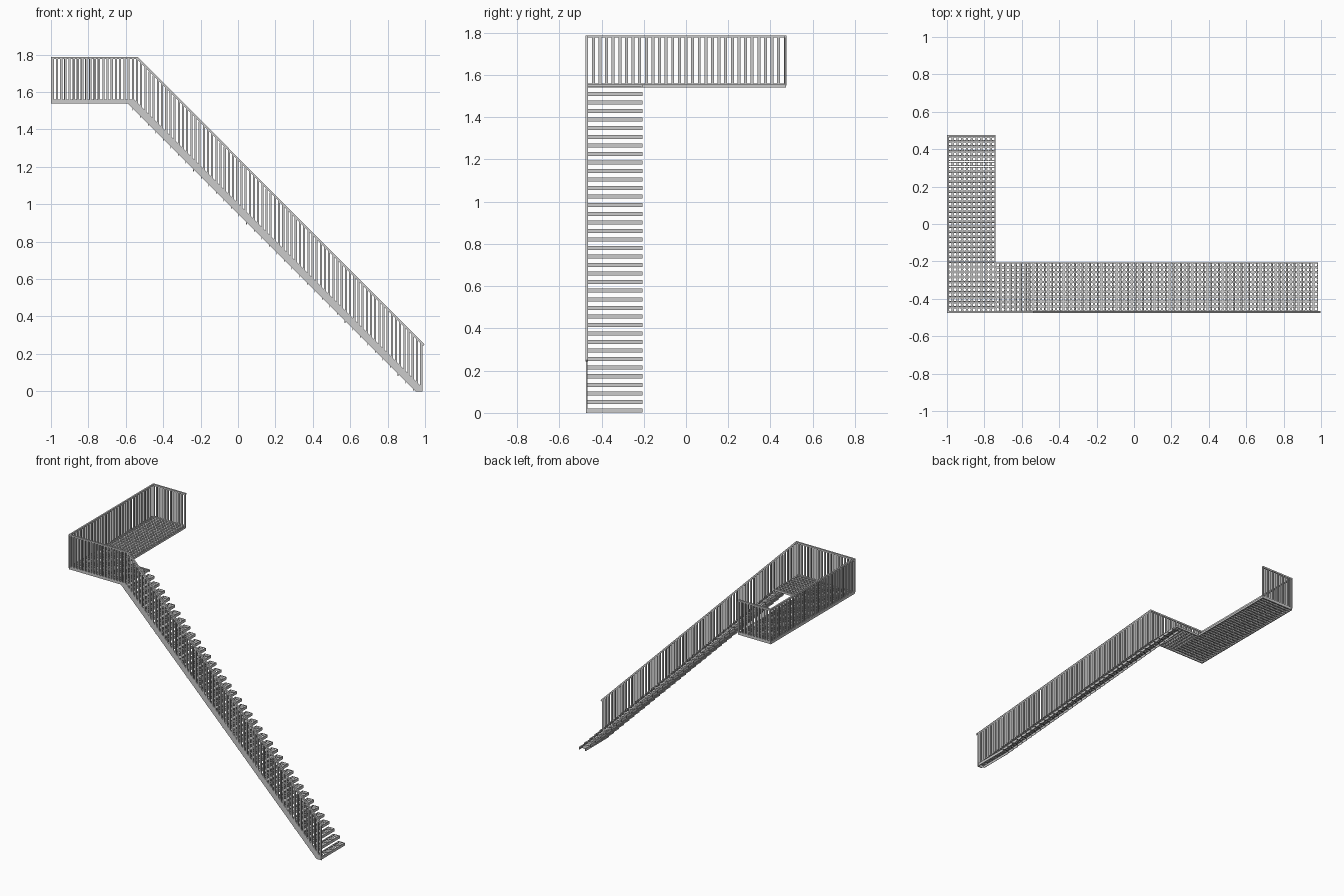
import bpy, bmesh, math
from mathutils import Vector, Matrix

if "Cube" in bpy.data.objects:
    bpy.data.objects.remove(bpy.data.objects["Cube"])

YF, YB, YI = -0.47, 0.47, -0.205      # front rail, back rail, inner edge
XL, XI, XS = -0.995, -0.74, -0.55     # left rail, inner edge, stair head
DECK, RAIL = 1.555, 1.785             # deck top, handrail top
STEPS, RISE = 38, 0.0405


def finish(name, bm):
    bmesh.ops.recalc_face_normals(bm, faces=bm.faces)
    me = bpy.data.meshes.new(name)
    bm.to_mesh(me)
    bm.free()
    ob = bpy.data.objects.new(name, me)
    bpy.context.collection.objects.link(ob)
    return ob


def box(bm, x0, x1, y0, y1, z0, z1):
    m = Matrix.Translation(((x0 + x1) / 2, (y0 + y1) / 2, (z0 + z1) / 2))
    m = m @ Matrix.Diagonal((x1 - x0, y1 - y0, z1 - z0, 1))
    bmesh.ops.create_cube(bm, size=1, matrix=m)


def side_profile(bm, pts, y0, y1):
    """Extrude an outline in the xz plane along y."""
    f = bm.faces.new([bm.verts.new((x, y0, z)) for x, z in pts])
    ext = bmesh.ops.extrude_face_region(bm, geom=[f])["geom"]
    bmesh.ops.translate(bm, vec=(0, y1 - y0, 0),
                        verts=[v for v in ext if isinstance(v, bmesh.types.BMVert)])


def perforated_channel(bm, x0, x1, y0, y1, top, nx, ny, along_x, depth=0.019):
    """Sheet of cells with round holes and two turned-down flanges."""
    cx, cy, t = (x1 - x0) / nx, (y1 - y0) / ny, 0.003
    r = min(cx, cy) * 0.33
    for i in range(nx):
        for j in range(ny):
            mx, my = x0 + (i + .5) * cx, y0 + (j + .5) * cy
            rings = []
            for z in (top, top - t):
                outer, inner = [], []
                for k in range(8):
                    c, s = math.cos(k * math.pi / 4), math.sin(k * math.pi / 4)
                    q = max(abs(c), abs(s))
                    outer.append(bm.verts.new((mx + c / q * cx / 2, my + s / q * cy / 2, z)))
                    inner.append(bm.verts.new((mx + c * r, my + s * r, z)))
                rings.append((outer, inner))
            (o1, i1), (o2, i2) = rings
            for k in range(8):
                n = (k + 1) % 8
                bm.faces.new((o1[k], o1[n], i1[n], i1[k]))
                bm.faces.new((o2[n], o2[k], i2[k], i2[n]))
                bm.faces.new((i1[k], i1[n], i2[n], i2[k]))
    if along_x:
        box(bm, x0, x1, y0, y0 + t, top - depth, top)
        box(bm, x0, x1, y1 - t, y1, top - depth, top)
    else:
        box(bm, x0, x0 + t, y0, y1, top - depth, top)
        box(bm, x1 - t, x1, y0, y1, top - depth, top)


# Open stair treads
bm = bmesh.new()
for i in range(STEPS):
    front = 0.985 - i * RISE
    perforated_channel(bm, front - 0.05, front, YF + 0.003, YI, 0.021 + i * RISE, 2, 10, False)
finish("stair_treads", bm)

# Landing planks: long wing, then the piece that meets the stair
bm = bmesh.new()
rows = 35
pitch = (YB - YF) / rows
for j in range(rows):
    y = YF + j * pitch
    perforated_channel(bm, XL, XI, y, y + pitch - 0.003, DECK, 10, 1, True, 0.012)
cols = 7
pitch = (XS - XI) / cols
for i in range(cols):
    x = XI + i * pitch
    perforated_channel(bm, x, x + pitch - 0.003, YF, YI, DECK, 1, 10, False, 0.012)
finish("landing_planks", bm)

# Landing edge beams
bm = bmesh.new()
box(bm, -1.0, -0.57, YF - 0.004, YF + 0.004, 1.54, 1.56)
box(bm, -1.0, -0.992, YF, YB, 1.54, 1.56)
box(bm, -1.0, XI, YB - 0.004, YB + 0.004, 1.54, 1.56)
box(bm, XI - 0.006, XI, YI, YB, 1.54, 1.555)
box(bm, XI, XS, YI - 0.006, YI, 1.54, 1.555)
finish("landing_frame", bm)

# Single sloping stringer on the front side
bm = bmesh.new()
side_profile(bm, [(0.95, 0), (0.985, 0), (0.985, 0.02), (-0.555, 1.56), (-0.61, 1.56), (-0.59, 1.54)],
             YF - 0.004, YF + 0.004)
finish("stringer", bm)

# Handrails
bm = bmesh.new()
side_profile(bm, [(-1, RAIL - 0.008), (-1, RAIL + 0.003), (-0.537, RAIL + 0.003), (0.997, 0.251),
                  (0.99, 0.243), (-0.542, RAIL - 0.008)], YF - 0.006, YF + 0.006)
box(bm, -1.0, -0.989, YF, YB, RAIL - 0.008, RAIL + 0.003)
box(bm, -1.0, XI, YB - 0.006, YB + 0.006, RAIL - 0.008, RAIL + 0.003)
finish("handrail", bm)

# Flat balusters along the stair, landing front, left side and back end
bm = bmesh.new()
W, D = 0.0055, 0.004
n = 68
for i in range(n + 1):
    x = -0.54 + i * (0.979 + 0.54) / n
    side_profile(bm, [(x - W, 0.995 - x), (x + W, 0.995 - x), (x + W, 1.238 - x), (x - W, 1.238 - x)],
                 YF - D, YF + D)
for i in range(20):
    x = -0.99 + i * 0.0225
    box(bm, x - W, x + W, YF - D, YF + D, 1.55, RAIL - 0.005)
for i in range(12):
    x = -0.99 + i * 0.0221
    box(bm, x - W, x + W, YB - D, YB + D, 1.55, RAIL - 0.005)
for i in range(31):
    y = YF + i * (YB - YF) / 30
    box(bm, XL - D, XL + D, y - 0.007, y + 0.007, 1.55, RAIL - 0.005)
# end post at the foot of the stair
box(bm, 0.975, 0.987, YF - D, YF + D, 0, 0.25)
finish("balusters", bm)
